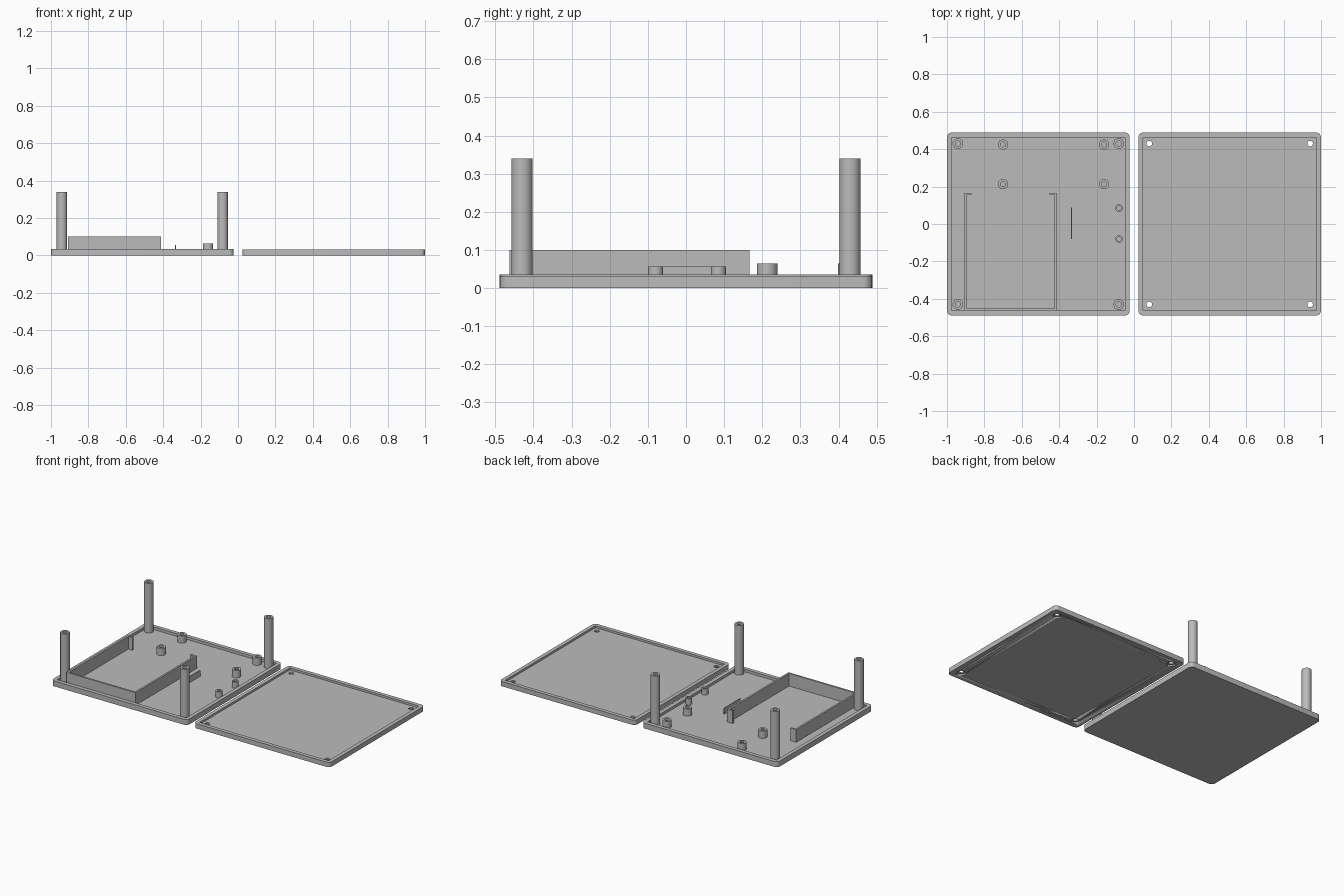
import bpy, bmesh, math

cube = bpy.data.objects.get("Cube")
if cube:
    bpy.data.objects.remove(cube)

grey = bpy.data.materials.new("light grey plastic")
grey.use_nodes = True
COLOUR = (0.5, 0.5, 0.5, 1)
grey.diffuse_color = COLOUR
grey.node_tree.nodes["Principled BSDF"].inputs["Base Color"].default_value = COLOUR

SIZE, RIM, FLOOR = 0.977, 0.025, 0.018
BASE_X, LID_X = -0.5115, 0.5115
POST_X, POST_Y = 0.43, 0.43


def finish(name, bm, smooth=False):
    bmesh.ops.recalc_face_normals(bm, faces=bm.faces)
    mesh = bpy.data.meshes.new(name)
    bm.to_mesh(mesh)
    bm.free()
    mesh.materials.append(grey)
    ob = bpy.data.objects.new(name, mesh)
    bpy.context.collection.objects.link(ob)
    if smooth:
        bpy.context.view_layer.objects.active = ob
        bpy.ops.object.select_all(action='DESELECT')
        ob.select_set(True)
        bpy.ops.object.shade_smooth_by_angle(angle=math.radians(30))
    return ob


def box(name, x0, x1, y0, y1, z0, z1, corner=0):
    bm = bmesh.new()
    bmesh.ops.create_cube(bm, size=1)
    for v in bm.verts:
        v.co = ((x0 + x1) / 2 + v.co.x * (x1 - x0),
                (y0 + y1) / 2 + v.co.y * (y1 - y0),
                (z0 + z1) / 2 + v.co.z * (z1 - z0))
    if corner:
        upright = [e for e in bm.edges if abs(e.verts[0].co.z - e.verts[1].co.z) > 0.001]
        bmesh.ops.bevel(bm, geom=upright, offset=corner, segments=6,
                        profile=0.5, affect='EDGES')
    return finish(name, bm, corner > 0)


def lathe(name, x, y, profile, sides=32):
    """Revolve a closed (radius, height) outline around an upright axis."""
    bm = bmesh.new()
    verts = [bm.verts.new((x + r, y, z)) for r, z in profile]
    edges = [bm.edges.new((a, b)) for a, b in zip(verts, verts[1:])]
    bmesh.ops.spin(bm, geom=verts + edges, cent=(x, y, 0), axis=(0, 0, 1),
                   angle=math.tau, steps=sides)
    bmesh.ops.remove_doubles(bm, verts=bm.verts, dist=0.0001)
    return finish(name, bm, True)


def tube(name, x, y, outer, inner, top, depth):
    z = FLOOR - 0.004
    return lathe(name, x, y, [(0, z), (outer, z), (outer, top), (inner, top),
                              (inner, top - depth), (0, top - depth)])


def cut(target, cutter):
    cutter.hide_render = True
    cutter.hide_set(True)
    mod = target.modifiers.new(cutter.name, 'BOOLEAN')
    mod.operation = 'DIFFERENCE'
    mod.solver = 'EXACT'
    mod.object = cutter


def tray(name, cx, height):
    h, i = SIZE / 2, SIZE / 2 - RIM
    plate = box(name, cx - h, cx + h, -h, h, 0, height, 0.025)
    cut(plate, box(name + "_recess_cutter", cx - i, cx + i, -i, i, FLOOR, height + 0.05))
    return plate


# Shallow trays
tray("base_tray", BASE_X, 0.035)
lid = tray("lid_tray", LID_X, 0.031)

# Corner posts on the base, matching counterbored screw holes in the lid
for sx in (-1, 1):
    for sy in (-1, 1):
        tube("corner_post", BASE_X + sx * POST_X, sy * POST_Y, 0.028, 0.014, 0.34, 0.08)
        cut(lid, lathe("screw_hole_cutter", LID_X + sx * POST_X, sy * POST_Y,
                       [(0, -0.02), (0.026, -0.02), (0.026, 0.009),
                        (0.015, 0.009), (0.015, 0.06), (0, 0.06)]))

# Circuit board standoffs
for x in (-0.7, -0.16):
    for y in (0.213, 0.425):
        tube("board_standoff", x, y, 0.027, 0.013, 0.065, 0.04)
for y in (-0.08, 0.085):
    tube("small_standoff", -0.08, y, 0.02, 0.011, 0.057, 0.035)

# Thin locating rib
box("locating_rib", -0.337, -0.332, -0.08, 0.087, FLOOR - 0.004, 0.057)

# Battery bay: three walls with hooked ends at the open side
LEFT, RIGHT, FRONT, BACK, WALL, TOP = -0.908, -0.412, -0.463, 0.167, 0.012, 0.1
Z = FLOOR - 0.004
box("bay_front_wall", LEFT, RIGHT, FRONT, FRONT + WALL, Z, TOP)
for outer, d in ((LEFT, 1), (RIGHT, -1)):
    for name, reach, y0 in (("bay_side_wall", WALL, FRONT), ("bay_hook", 0.04, BACK - WALL)):
        xs = sorted((outer, outer + d * reach))
        box(name, xs[0], xs[1], y0, BACK, Z, TOP)
